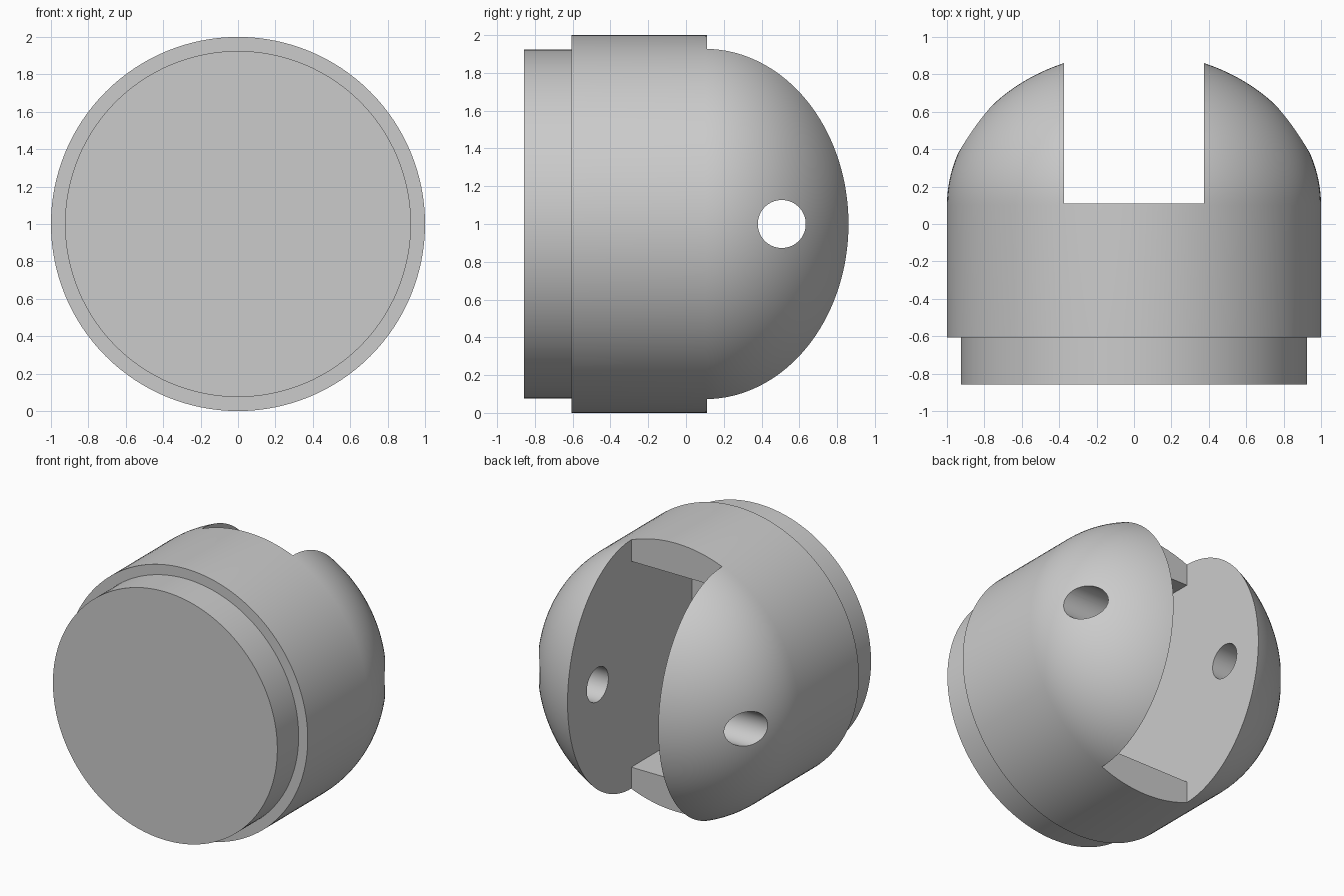
import bpy, math
from mathutils import Matrix

cube = bpy.data.objects.get("Cube")
if cube:
    bpy.data.objects.remove(cube, do_unlink=True)

# Single plain grey finish
grey = bpy.data.materials.new("plain_grey")
grey.use_nodes = True
colour = (0.6, 0.6, 0.6, 1)
grey.diffuse_color = colour
grey.node_tree.nodes["Principled BSDF"].inputs["Base Color"].default_value = colour

SEGMENTS = 128
CENTRE_Z = 1.0
SHOULDER, DOME_START, DOME_LENGTH = -0.607, 0.1, 0.82


def lathe(name, profile):
    """Spin (radius, y) points around the y axis through CENTRE_Z."""
    verts, faces, rings = [], [], []
    for r, y in profile:
        start = len(verts)
        count = SEGMENTS if r > 0 else 1
        for i in range(count):
            a = math.tau * i / SEGMENTS
            verts.append((r * math.cos(a), y, CENTRE_Z + r * math.sin(a)))
        rings.append([start + i % count for i in range(SEGMENTS)])
    for a, b in zip(rings, rings[1:]):
        for i in range(SEGMENTS):
            j = (i + 1) % SEGMENTS
            face = [a[i], a[j], b[j], b[i]]
            faces.append(list(dict.fromkeys(face)))
    faces.append(list(reversed(rings[0])))
    mesh = bpy.data.meshes.new(name)
    mesh.from_pydata(verts, [], [f[::-1] for f in faces])
    mesh.materials.append(grey)
    obj = bpy.data.objects.new(name, mesh)
    bpy.context.collection.objects.link(obj)
    return obj


def cut(target, cutter):
    mod = target.modifiers.new("cut_" + cutter.name, 'BOOLEAN')
    mod.operation = 'DIFFERENCE'
    mod.solver = 'EXACT'
    mod.object = cutter
    bpy.context.view_layer.objects.active = target
    bpy.ops.object.modifier_apply(modifier=mod.name)
    bpy.data.objects.remove(cutter, do_unlink=True)


def box(name, x, y0, y1, z):
    """Box with half sizes x and z, spanning y0 to y1."""
    bpy.ops.mesh.primitive_cube_add(size=2, location=(0, (y0 + y1) / 2, CENTRE_Z))
    obj = bpy.context.object
    obj.name = name
    obj.data.transform(Matrix.Diagonal((x, (y1 - y0) / 2, z, 1)))
    obj.data.materials.append(grey)
    obj.hide_render = True
    return obj


# Stepped plug, barrel and rounded dome in one turned profile
profile = [(0.925, -0.858), (0.925, SHOULDER), (1, SHOULDER), (1, DOME_START)]
steps = 32
for i in range(1, steps):
    a = math.pi / 2 * i / steps
    profile.append((math.cos(a), DOME_START + DOME_LENGTH * math.sin(a)))
profile.append((0, DOME_START + DOME_LENGTH))
body = lathe("clevis_body", profile)

# Open slot between the two dome cheeks, then the deeper pocket behind it
cut(body, box("slot", 0.374, 0.11, 1.5, 1.5))
cut(body, box("pocket", 0.374, SHOULDER, 0.4, 0.767))

# Pin hole through both cheeks
bpy.ops.mesh.primitive_cylinder_add(vertices=64, radius=0.127, depth=3,
                                    location=(0, 0.507, CENTRE_Z),
                                    rotation=(0, math.pi / 2, 0))
pin_hole = bpy.context.object
pin_hole.name = "pin_hole"
pin_hole.data.materials.append(grey)
pin_hole.hide_render = True
cut(body, pin_hole)

# Smooth curved faces, crisp machined edges
bpy.ops.object.select_all(action='DESELECT')
body.select_set(True)
bpy.context.view_layer.objects.active = body
bpy.ops.object.shade_smooth_by_angle(angle=math.radians(30))
